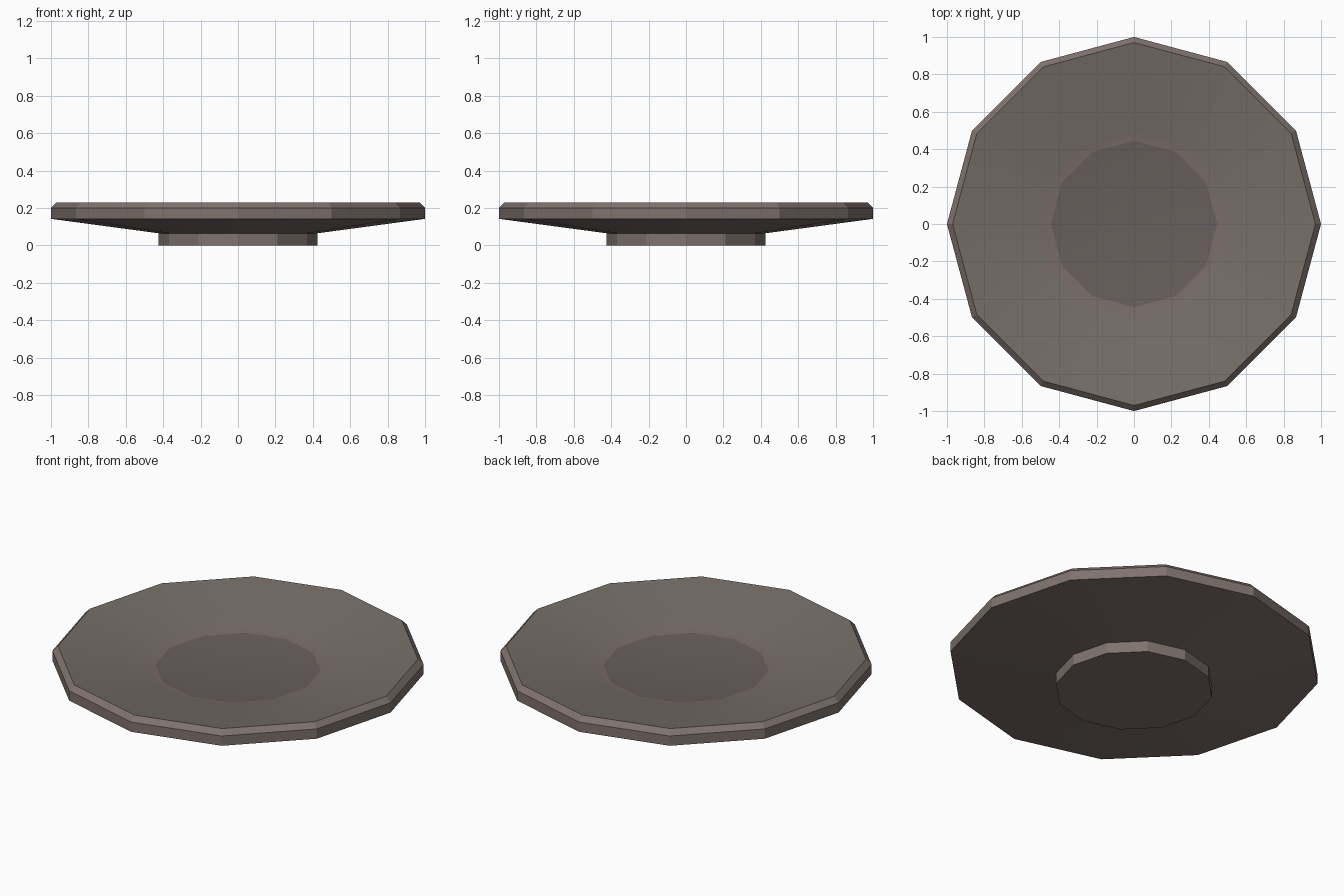
import bpy, bmesh, math

if "Cube" in bpy.data.objects:
    bpy.data.objects.remove(bpy.data.objects["Cube"])

SIDES = 12


def material(name, rgb):
    m = bpy.data.materials.new(name)
    m.diffuse_color = (*rgb, 1)
    m.use_nodes = True
    m.node_tree.nodes["Principled BSDF"].inputs["Base Color"].default_value = m.diffuse_color
    return m


clay = material("clay", (0.215, 0.17, 0.155))
well_clay = material("well_clay", (0.14, 0.115, 0.108))
dish_clay = material("dish_clay", (0.18, 0.155, 0.135))
band_clay = material("band_clay", (0.19, 0.15, 0.137))


def lathe(name, profile, mats, band_mats):
    """Spin (radius, z) points into a capped 12-sided solid, one material per band."""
    bm = bmesh.new()
    rings = [[bm.verts.new((r * math.cos(2 * math.pi * i / SIDES),
                            r * math.sin(2 * math.pi * i / SIDES), z))
              for i in range(SIDES)] for r, z in profile]
    bm.faces.new(rings[0][::-1]).material_index = band_mats[0]
    bm.faces.new(rings[-1]).material_index = band_mats[-1]
    for lower, upper, mat in zip(rings, rings[1:], band_mats[1:]):
        for i in range(SIDES):
            j = (i + 1) % SIDES
            f = bm.faces.new((lower[i], lower[j], upper[j], upper[i]))
            f.material_index = mat
    mesh = bpy.data.meshes.new(name)
    bm.to_mesh(mesh)
    bm.free()
    obj = bpy.data.objects.new(name, mesh)
    bpy.context.collection.objects.link(obj)
    for m in mats:
        mesh.materials.append(m)
    # smooth only the shallow dish, keep the sides faceted
    bpy.ops.object.select_all(action='DESELECT')
    obj.select_set(True)
    bpy.context.view_layer.objects.active = obj
    bpy.ops.object.shade_smooth_by_angle(angle=math.radians(15))
    return obj


# Plate: foot, underside, rim, chamfer, dish slope, ring band, well
lathe("plate",
      [(0.425, 0.0), (0.425, 0.065), (1.0, 0.142), (1.0, 0.2),
       (0.97, 0.23), (0.5, 0.15), (0.445, 0.14)],
      [clay, dish_clay, band_clay, well_clay],
      [0, 0, 0, 0, 0, 1, 2, 3])
